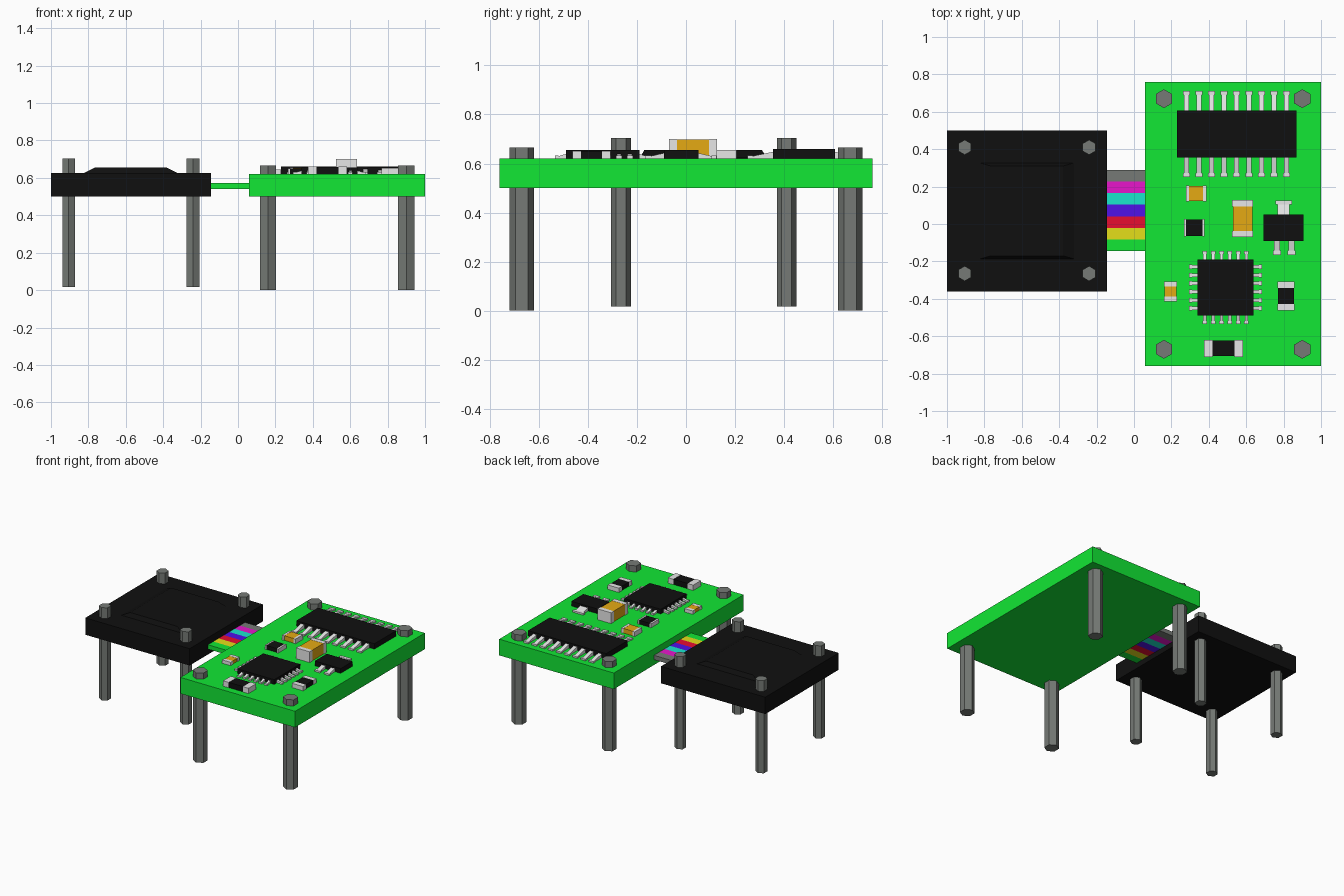
import bpy, bmesh, math
from mathutils import Matrix, Vector

if "Cube" in bpy.data.objects:
    bpy.data.objects.remove(bpy.data.objects["Cube"])


def mat(name, r, g, b):
    m = bpy.data.materials.new(name)
    m.diffuse_color = (r, g, b, 1)
    m.use_nodes = True
    m.node_tree.nodes["Principled BSDF"].inputs["Base Color"].default_value = m.diffuse_color
    return m


GREEN = mat("board green", 0.006, 0.8, 0.035)
BLACK = mat("black plastic", 0.005, 0.005, 0.005)
GREY = mat("steel grey", 0.18, 0.195, 0.18)
METAL = mat("light metal", 0.8, 0.8, 0.8)
GOLD = mat("gold brown", 0.78, 0.4, 0.007)
MAGENTA = mat("magenta", 0.8, 0.008, 0.6)
CYAN = mat("cyan", 0.01, 0.8, 0.6)
BLUE = mat("blue", 0.08, 0.006, 0.8)
RED = mat("red", 0.8, 0.004, 0.03)
YELLOW = mat("yellow", 0.78, 0.74, 0.01)

TOP = 0.62  # upper face of the green board


def finish(name, bm, *mats):
    bmesh.ops.recalc_face_normals(bm, faces=bm.faces)
    me = bpy.data.meshes.new(name)
    bm.to_mesh(me)
    bm.free()
    for m in mats:
        me.materials.append(m)
    ob = bpy.data.objects.new(name, me)
    bpy.context.collection.objects.link(ob)
    return ob


def add_box(bm, x0, x1, y0, y1, z0, z1, index=0):
    c = Vector(((x0 + x1) / 2, (y0 + y1) / 2, (z0 + z1) / 2))
    s = Matrix.Diagonal((x1 - x0, y1 - y0, z1 - z0, 1))
    vs = bmesh.ops.create_cube(bm, size=1, matrix=Matrix.Translation(c) @ s)["verts"]
    for f in {f for v in vs for f in v.link_faces}:
        f.material_index = index
    return vs


def box(name, m, *dims):
    bm = bmesh.new()
    add_box(bm, *dims)
    return finish(name, bm, m)


def post(name, x, y, r, z0, z1):
    # six-sided standoff with corners pointing along y
    bm = bmesh.new()
    bmesh.ops.create_cone(bm, cap_ends=True, segments=6, radius1=r, radius2=r, depth=z1 - z0,
                          matrix=Matrix.Translation((x, y, (z0 + z1) / 2)))
    ys = [v.co.y - y for v in bm.verts]
    if max(ys) < r * 0.95:
        bmesh.ops.rotate(bm, verts=bm.verts, cent=(x, y, 0),
                         matrix=Matrix.Rotation(math.pi / 6, 3, 'Z'))
    finish(name, bm, GREY)


def add_lead(bm, x, y, angle, length, width, high):
    # sloping wedge running outward along +x, ending in a wider foot
    foot = min(0.022, length * 0.35)
    place = Matrix.Translation((x, y, 0)) @ Matrix.Rotation(angle, 4, 'Z')
    vs = add_box(bm, -0.01, length - foot * 0.5, -width / 2, width / 2, TOP - 0.005, high)
    for v in vs:
        if v.co.x > 0 and v.co.z > TOP:
            v.co.z = TOP + 0.008
    vs += add_box(bm, length - foot, length, -width * 0.68, width * 0.68, TOP - 0.005, TOP + 0.012)
    bmesh.ops.transform(bm, matrix=place, verts=vs)


def row(count, centre, pitch):
    return [centre + (i - (count - 1) / 2) * pitch for i in range(count)]


UP, DOWN, LEFT, RIGHT = math.pi / 2, -math.pi / 2, math.pi, 0


def chip(name, x0, x1, y0, y1, top, leads):
    box(name + "_body", BLACK, x0, x1, y0, y1, TOP - 0.005, top)
    bm = bmesh.new()
    for lead in leads:
        add_lead(bm, *lead)
    finish(name + "_leads", bm, METAL)


def component(name, m, x0, x1, y0, y1, top, cap, axis):
    # surface-mount block: coloured middle between two metal end caps
    bm = bmesh.new()
    z0, e = TOP - 0.005, 0.003
    if axis == 'x':
        add_box(bm, x0 + cap, x1 - cap, y0 + e, y1 - e, z0, top - 0.001, 0)
        add_box(bm, x0, x0 + cap, y0, y1, z0, top, 1)
        add_box(bm, x1 - cap, x1, y0, y1, z0, top, 1)
    else:
        add_box(bm, x0 + e, x1 - e, y0 + cap, y1 - cap, z0, top - 0.001, 0)
        add_box(bm, x0, x1, y0, y0 + cap, z0, top, 1)
        add_box(bm, x0, x1, y1 - cap, y1, z0, top, 1)
    finish(name, bm, m, METAL)


# main boards
box("green_board", GREEN, 0.06, 1.0, -0.76, 0.76, 0.5, TOP)
box("black_module", BLACK, -1.0, -0.145, -0.36, 0.5, 0.5, 0.625)

# raised cover on the black module, tapered towards the top
cover = bmesh.new()
for v in add_box(cover, -0.835, -0.31, -0.19, 0.33, 0.62, 0.655):
    if v.co.z > 0.64:
        v.co.x += 0.07 if v.co.x < -0.57 else -0.07
        v.co.y += 0.02 if v.co.y < 0.07 else -0.02
finish("module_cover", cover, BLACK)

# standoff posts
for i, (x, y) in enumerate((x, y) for x in (0.16, 0.9) for y in (-0.67, 0.67)):
    post(f"board_post_{i + 1}", x, y, 0.05, 0.0, 0.665)
for i, (x, y) in enumerate((x, y) for x in (-0.905, -0.24) for y in (-0.265, 0.41)):
    post(f"module_post_{i + 1}", x, y, 0.04, 0.018, 0.705)

# ribbon cable, one strip per wire
pitch = 0.435 / 7
for i, m in enumerate((GREEN, YELLOW, RED, BLUE, CYAN, MAGENTA, GREY)):
    y = -0.145 + i * pitch
    box(f"ribbon_wire_{i + 1}", m, -0.15, 0.065, y, y + pitch, 0.54, 0.572)

# long chip with nine leads per side
chip("long_chip", 0.23, 0.87, 0.355, 0.607, 0.66,
     [(x, y, a, 0.105, 0.029, 0.65) for x in row(9, 0.548, 0.0668)
      for y, a in ((0.607, UP), (0.355, DOWN))])

# square chip with six leads on every side
cx, cy, h = 0.49, -0.34, 0.15
leads = []
for t in row(6, 0, 0.0445):
    for x, y, a in ((cx + t, cy + h, UP), (cx + t, cy - h, DOWN),
                    (cx + h, cy + t, RIGHT), (cx - h, cy + t, LEFT)):
        leads.append((x, y, a, 0.045, 0.018, 0.642))
chip("square_chip", cx - h, cx + h, cy - h, cy + h, 0.655, leads)

# three-legged transistor
chip("transistor", 0.693, 0.905, -0.09, 0.05, 0.655,
     [(0.8, 0.05, UP, 0.075, 0.065, 0.645),
      (0.765, -0.09, DOWN, 0.075, 0.032, 0.645),
      (0.842, -0.09, DOWN, 0.075, 0.032, 0.645)])

# capacitors and resistors
component("capacitor_small", GOLD, 0.277, 0.388, 0.12, 0.205, 0.655, 0.018, 'x')
component("capacitor_large", GOLD, 0.525, 0.637, -0.07, 0.127, 0.70, 0.033, 'y')
component("capacitor_edge", GOLD, 0.16, 0.23, -0.415, -0.308, 0.645, 0.027, 'y')
component("resistor_small", BLACK, 0.267, 0.377, -0.067, 0.028, 0.65, 0.012, 'x')
component("resistor_edge", BLACK, 0.766, 0.858, -0.463, -0.308, 0.652, 0.034, 'y')
component("resistor_front", BLACK, 0.375, 0.583, -0.71, -0.62, 0.66, 0.045, 'x')
